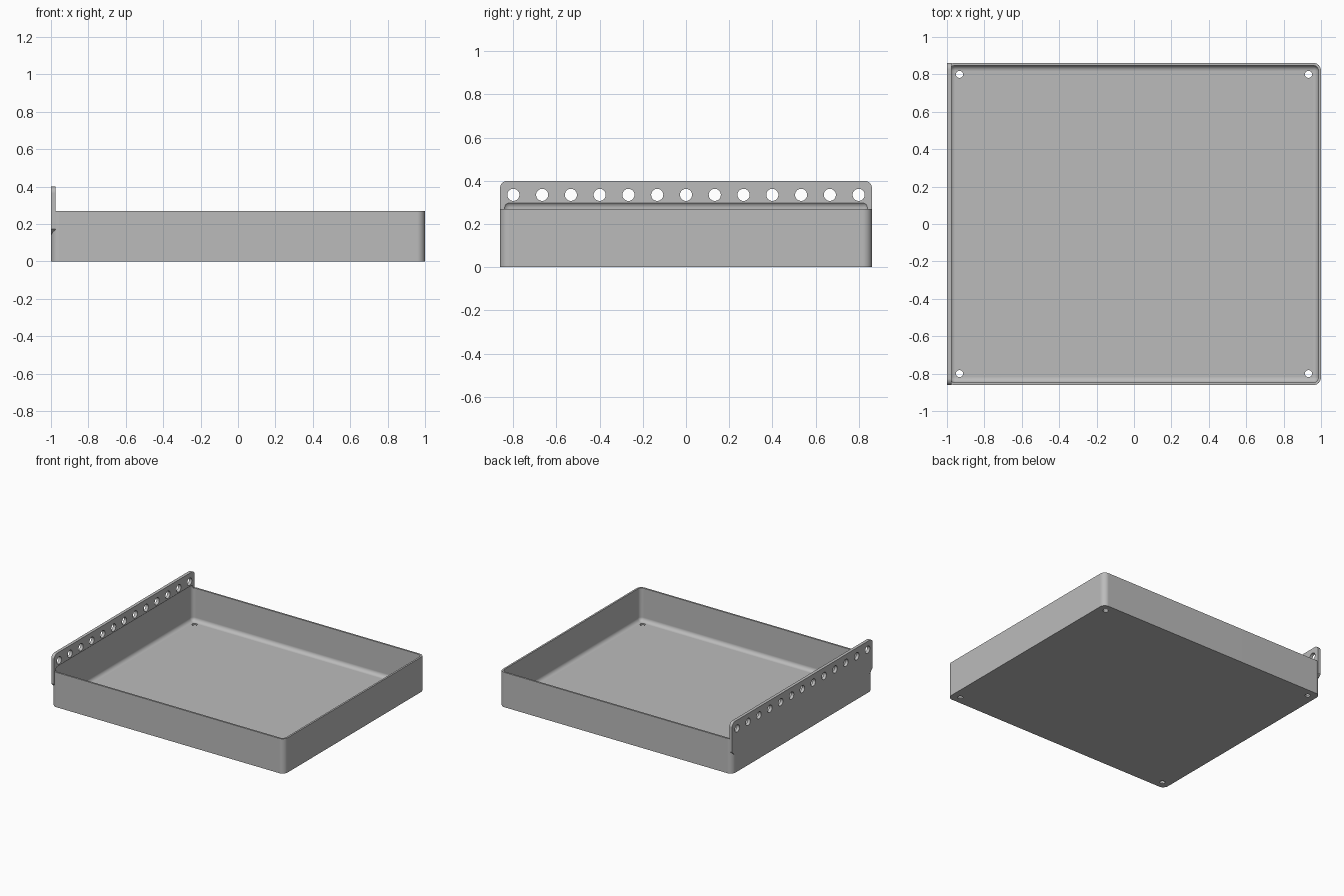
import bpy
import bmesh
from math import radians, sin, cos, pi
from mathutils import Matrix

if "Cube" in bpy.data.objects:
    bpy.data.objects.remove(bpy.data.objects["Cube"], do_unlink=True)

HALF_Y = 0.862     # half depth of the tray
RIM = 0.27         # tray height
WALL = 0.014       # wall and floor thickness
CORNER = 0.043     # outer corner radius
FILLET = 0.03      # inner fillet radius
FLANGE = 0.024     # flange thickness
TOP = 0.4          # flange top

gray = bpy.data.materials.new("light_gray")
gray.use_nodes = True
color = (0.5, 0.5, 0.5, 1)
gray.diffuse_color = color
gray.node_tree.nodes["Principled BSDF"].inputs["Base Color"].default_value = color


def make_object(name, bm):
    bmesh.ops.recalc_face_normals(bm, faces=bm.faces)
    mesh = bpy.data.meshes.new(name)
    bm.to_mesh(mesh)
    bm.free()
    mesh.materials.append(gray)
    obj = bpy.data.objects.new(name, mesh)
    bpy.context.collection.objects.link(obj)
    return obj


def rounded_box(name, half_x, half_y, low, high, radius, vertical_only):
    bm = bmesh.new()
    bmesh.ops.create_cube(bm, size=2)
    for v in bm.verts:
        v.co = (v.co.x * half_x, v.co.y * half_y, high if v.co.z > 0 else low)
    edges = [e for e in bm.edges
             if not vertical_only or abs(e.verts[0].co.z - e.verts[1].co.z) > 0.1]
    bmesh.ops.bevel(bm, geom=edges, offset=radius, segments=8, profile=0.5,
                    affect='EDGES')
    return make_object(name, bm)


def add_cylinder(bm, radius, depth, matrix):
    bmesh.ops.create_cone(bm, cap_ends=True, segments=32, radius1=radius,
                          radius2=radius, depth=depth, matrix=matrix)


# Tray body, with a hollow that is rounded on every edge
tray = rounded_box("tray", 1, HALF_Y, 0, RIM, CORNER, True)
hollow = rounded_box("hollow_cutter", 1 - WALL, HALF_Y - WALL, WALL, 0.305,
                     FILLET, False)

# Flange profile: rounded top corners, chamfered feet
half = [(HALF_Y - CORNER, 0.13), (HALF_Y, 0.172)]
r = 0.035
for i in range(9):
    a = pi / 2 * i / 8
    half.append((HALF_Y - r + r * cos(a), TOP - r + r * sin(a)))
profile = half + [(-y, z) for y, z in reversed(half)]
bm = bmesh.new()
face = bm.faces.new([bm.verts.new((-1, y, z)) for y, z in profile])
extruded = bmesh.ops.extrude_face_region(bm, geom=[face])["geom"]
bmesh.ops.translate(bm, vec=(FLANGE, 0, 0),
                    verts=[v for v in extruded if isinstance(v, bmesh.types.BMVert)])
flange = make_object("flange", bm)

# Row of flange holes and four floor holes
bm = bmesh.new()
for i in range(13):
    place = Matrix.Translation((-1, (i - 6) * 0.1333, 0.335))
    add_cylinder(bm, 0.028, 0.1, place @ Matrix.Rotation(pi / 2, 4, 'Y'))
for x in (-0.933, 0.933):
    for y in (-0.8, 0.8):
        add_cylinder(bm, 0.019, 0.1, Matrix.Translation((x, y, 0)))
holes = make_object("hole_cutters", bm)

# Combine the parts into one solid
helpers = [(flange, 'UNION'), (hollow, 'DIFFERENCE'), (holes, 'DIFFERENCE')]
for helper, operation in helpers:
    helper.hide_render = True
    mod = tray.modifiers.new(helper.name, 'BOOLEAN')
    mod.operation = operation
    mod.solver = 'EXACT'
    mod.object = helper
bpy.context.view_layer.update()
graph = bpy.context.evaluated_depsgraph_get()
solid = bpy.data.meshes.new_from_object(tray.evaluated_get(graph))
tray.modifiers.clear()
tray.data = solid
solid.materials.clear()
solid.materials.append(gray)
for polygon in solid.polygons:
    polygon.material_index = 0
for helper, operation in helpers:
    bpy.data.objects.remove(helper, do_unlink=True)

# Smooth fillets, flat panels
bpy.ops.object.select_all(action='DESELECT')
tray.select_set(True)
bpy.context.view_layer.objects.active = tray
bpy.ops.object.shade_smooth_by_angle(angle=radians(30))
weighted = tray.modifiers.new("flat_panels", 'WEIGHTED_NORMAL')
weighted.keep_sharp = True
